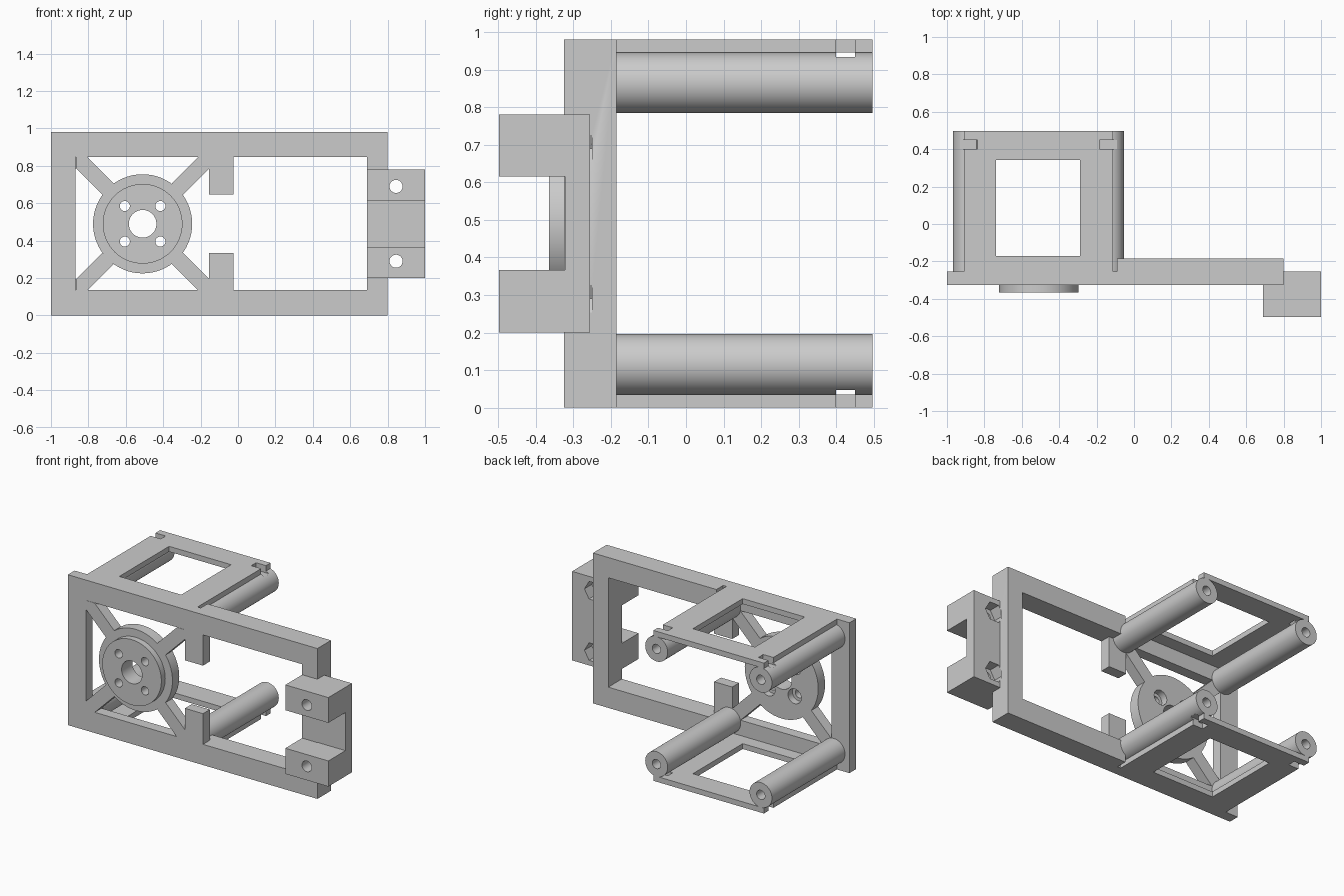
import bpy, bmesh, math

if "Cube" in bpy.data.objects:
    bpy.data.objects.remove(bpy.data.objects["Cube"])

grey = bpy.data.materials.new("plain grey")
grey.diffuse_color = (0.6, 0.6, 0.6, 1)
grey.use_nodes = True
grey.node_tree.nodes["Principled BSDF"].inputs["Base Color"].default_value = grey.diffuse_color


def prism(name, pts, lo, hi, axis):
    """Extrude a 2D outline between lo and hi along an axis."""
    place = {"X": lambda a, b, t: (t, a, b),
             "Y": lambda a, b, t: (a, t, b),
             "Z": lambda a, b, t: (a, b, t)}[axis]
    bm = bmesh.new()
    n = len(pts)
    low = [bm.verts.new(place(a, b, lo)) for a, b in pts]
    high = [bm.verts.new(place(a, b, hi)) for a, b in pts]
    bm.faces.new(low)
    bm.faces.new(high)
    for i in range(n):
        j = (i + 1) % n
        bm.faces.new((low[i], low[j], high[j], high[i]))
    bmesh.ops.recalc_face_normals(bm, faces=bm.faces)
    mesh = bpy.data.meshes.new(name)
    bm.to_mesh(mesh)
    bm.free()
    mesh.materials.append(grey)
    ob = bpy.data.objects.new(name, mesh)
    bpy.context.collection.objects.link(ob)
    return ob


def box(name, x0, x1, y0, y1, z0, z1):
    return prism(name, [(x0, y0), (x1, y0), (x1, y1), (x0, y1)], z0, z1, "Z")


def rod(name, x, z, r, y0, y1, sides=48):
    pts = [(x + r * math.cos(2 * math.pi * i / sides),
            z + r * math.sin(2 * math.pi * i / sides)) for i in range(sides)]
    return prism(name, pts, y0, y1, "Y")


def combine(ob, others, op="DIFFERENCE"):
    for other in others:
        other.hide_render = True
        mod = ob.modifiers.new("cut", "BOOLEAN")
        mod.operation, mod.solver, mod.object = op, "EXACT", other
        bpy.context.view_layer.objects.active = ob
        bpy.ops.object.modifier_apply(modifier=mod.name)
        bpy.data.objects.remove(other)


def smooth(ob):
    bpy.ops.object.select_all(action="DESELECT")
    ob.select_set(True)
    bpy.context.view_layer.objects.active = ob
    bpy.ops.object.shade_smooth_by_angle(angle=math.radians(30))


FRONT, THIN, THICK, REAR = -0.325, -0.255, -0.185, 0.497
CX, CZ = -0.51, 0.49

# Main frame: thin on the left, thick on the right, one large opening
frame = prism("main_frame", [(-1, FRONT), (0.8, FRONT), (0.8, THICK),
                             (-0.09, THICK), (-0.09, THIN), (-1, THIN)],
              0, 0.98, "Z")
combine(frame, [box("opening", -0.87, 0.69, -0.6, 0, 0.135, 0.848)])

# Clamp block with a front notch, bolt holes and hexagonal nut pockets
clamp = prism("clamp_block", [(-0.498, 0.2), (THIN, 0.2), (THIN, 0.78),
                              (-0.498, 0.78), (-0.498, 0.615), (-0.322, 0.615),
                              (-0.322, 0.367), (-0.498, 0.367)],
              0.69, 1.0, "X")
combine(frame, [clamp], "UNION")
for z in (0.29, 0.69):
    combine(frame, [rod("bolt_hole", 0.845, z, 0.035, -0.6, -0.2, 32),
                    rod("nut_pocket", 0.845, z, 0.066, -0.33, -0.25, 6)])
frame.name = "main_frame_with_clamp"
smooth(frame)

# Short stubs on the top and bottom bars
box("upper_stub", -0.155, -0.025, FRONT, THIN, 0.648, 0.848)
box("lower_stub", -0.155, -0.025, FRONT, THIN, 0.135, 0.335)

# Round hub with a raised front face, a bore and four screw holes
hub = rod("hub", CX, CZ, 0.265, FRONT, THIN, 64)
combine(hub, [rod("hub_face", CX, CZ, 0.213, -0.365, -0.29, 64)], "UNION")
combine(hub, [rod("bore", CX, CZ, 0.074, -0.5, 0, 32)])
for sx in (-1, 1):
    for sz in (-1, 1):
        x, z = CX + sx * 0.095, CZ + sz * 0.095
        combine(hub, [rod("screw_hole", x, z, 0.027, -0.5, 0, 24),
                      rod("screw_recess", x, z, 0.048, -0.3, -0.2, 24)])
smooth(hub)

# Diagonal spokes from the hub to the opening corners
for sx in (-1, 1):
    for sz in (-1, 1):
        k, h = 0.357, 0.03
        near = 0.262 / math.sqrt(2)
        pts = [(k - 2 * h, k), (k, k), (k, k - 2 * h),
               (near + h, near - h), (near - h, near + h)]
        prism("spoke", [(CX + sx * a, CZ + sz * b) for a, b in pts],
              FRONT, THIN, "Y")

# Upper and lower plates with square windows and strap slots, plus four posts
for label, s in (("upper", 1), ("lower", -1)):
    def zz(a, b):
        return sorted((CZ + s * a, CZ + s * b))

    def slot(px):
        return box("strap_slot", px - 0.05, px + 0.05, 0.4, 0.45,
                   *zz(0.443, 0.6))

    plate = box(label + "_plate", -0.91, -0.113, THIN, REAR, *zz(0.455, 0.49))
    combine(plate, [box("window", -0.737, -0.29, -0.17, 0.343, *zz(0.3, 0.6))])
    for side, px in (("left", CX - 0.377), ("right", CX + 0.375)):
        combine(plate, [slot(px)])
        pz = CZ + s * 0.375
        post = rod(label + "_" + side + "_post", px, pz, 0.081, THIN, REAR)
        combine(post, [rod("post_hole", px, pz, 0.03, 0.2, 0.6, 24), slot(px)])
        smooth(post)
